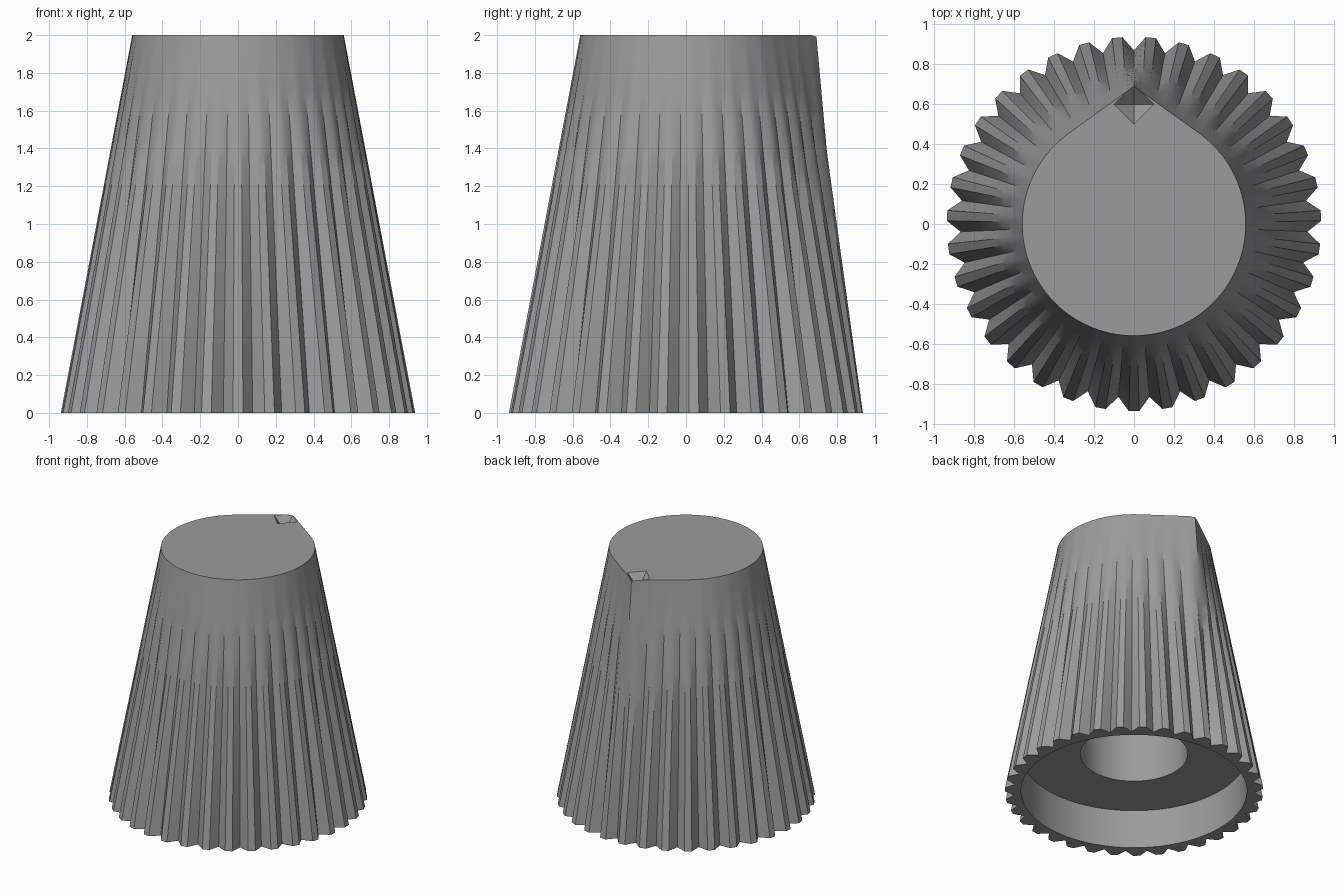
import bpy, bmesh, math

if "Cube" in bpy.data.objects:
    bpy.data.objects.remove(bpy.data.objects["Cube"])

TEETH, LEVELS, HEIGHT = 35, 20, 2.0
PITCH = 2 * math.pi / TEETH
R_TIP, R_VALLEY = 0.938, 0.87     # fluted outline at the bottom
R_TOP, Y_POINT = 0.56, 0.69       # teardrop outline at the top

grey = bpy.data.materials.new("mid grey")
grey.diffuse_color = (0.33, 0.33, 0.33, 1)
grey.use_nodes = True
grey.node_tree.nodes["Principled BSDF"].inputs["Base Color"].default_value = grey.diffuse_color


def teardrop_radius(a):
    """Circle with two tangent lines meeting at a point; a is measured from +y."""
    a = abs((a + math.pi) % (2 * math.pi) - math.pi)
    tangent = math.acos(R_TOP / Y_POINT)
    return R_TOP / math.cos(tangent - a) if a < tangent else R_TOP


def cylinder_cutter(name, radius, z0, z1):
    bpy.ops.mesh.primitive_cylinder_add(vertices=96, radius=radius, depth=z1 - z0,
                                        location=(0, 0, (z0 + z1) / 2))
    bpy.context.object.name = name
    return bpy.context.object


# Outline samples: valley, then the two corners of each tooth tip
outline = []
for i in range(TEETH):
    for offset, r in ((0, R_VALLEY), (0.345, R_TIP), (0.655, R_TIP)):
        outline.append(((i + offset) * PITCH, r))

# Knob body: fluted base lofted to the teardrop top
bm = bmesh.new()
rings = []
for k in range(LEVELS + 1):
    t = k / LEVELS
    ring = []
    for a, r0 in outline:
        r = r0 + (teardrop_radius(a) - r0) * t
        ring.append(bm.verts.new((-r * math.sin(a), r * math.cos(a), HEIGHT * t)))
    rings.append(ring)
n = len(outline)
for low, high in zip(rings, rings[1:]):
    for i in range(n):
        j = (i + 1) % n
        bm.faces.new((low[i], low[j], high[j], high[i]))
bm.faces.new(rings[0][::-1])
bm.faces.new(rings[-1])
bmesh.ops.recalc_face_normals(bm, faces=bm.faces)
mesh = bpy.data.meshes.new("knob_body")
bm.to_mesh(mesh)
bm.free()
body = bpy.data.objects.new("knob_body", mesh)
bpy.context.collection.objects.link(body)
mesh.materials.append(grey)

# Underside recess, shaft hole, and pyramid-shaped pointer dent
cutters = [cylinder_cutter("recess_cutter", 0.82, -0.2, 0.31),
           cylinder_cutter("shaft_hole_cutter", 0.39, 0.2, 1.4)]
bpy.ops.mesh.primitive_cone_add(vertices=4, radius1=0, radius2=0.11, depth=0.11,
                                location=(0, 0.6, HEIGHT - 0.045))
bpy.context.object.name = "pointer_dent_cutter"
cutters.append(bpy.context.object)

bpy.ops.object.select_all(action='DESELECT')
body.select_set(True)
bpy.context.view_layer.objects.active = body
for cutter in cutters:
    cutter.hide_render = True
    cutter.data.materials.append(grey)
    mod = body.modifiers.new(cutter.name, 'BOOLEAN')
    mod.operation, mod.solver, mod.object = 'DIFFERENCE', 'EXACT', cutter
    bpy.ops.object.modifier_apply(modifier=mod.name)
for cutter in cutters:
    bpy.data.objects.remove(cutter)

bpy.ops.object.shade_smooth_by_angle(angle=math.radians(30))
